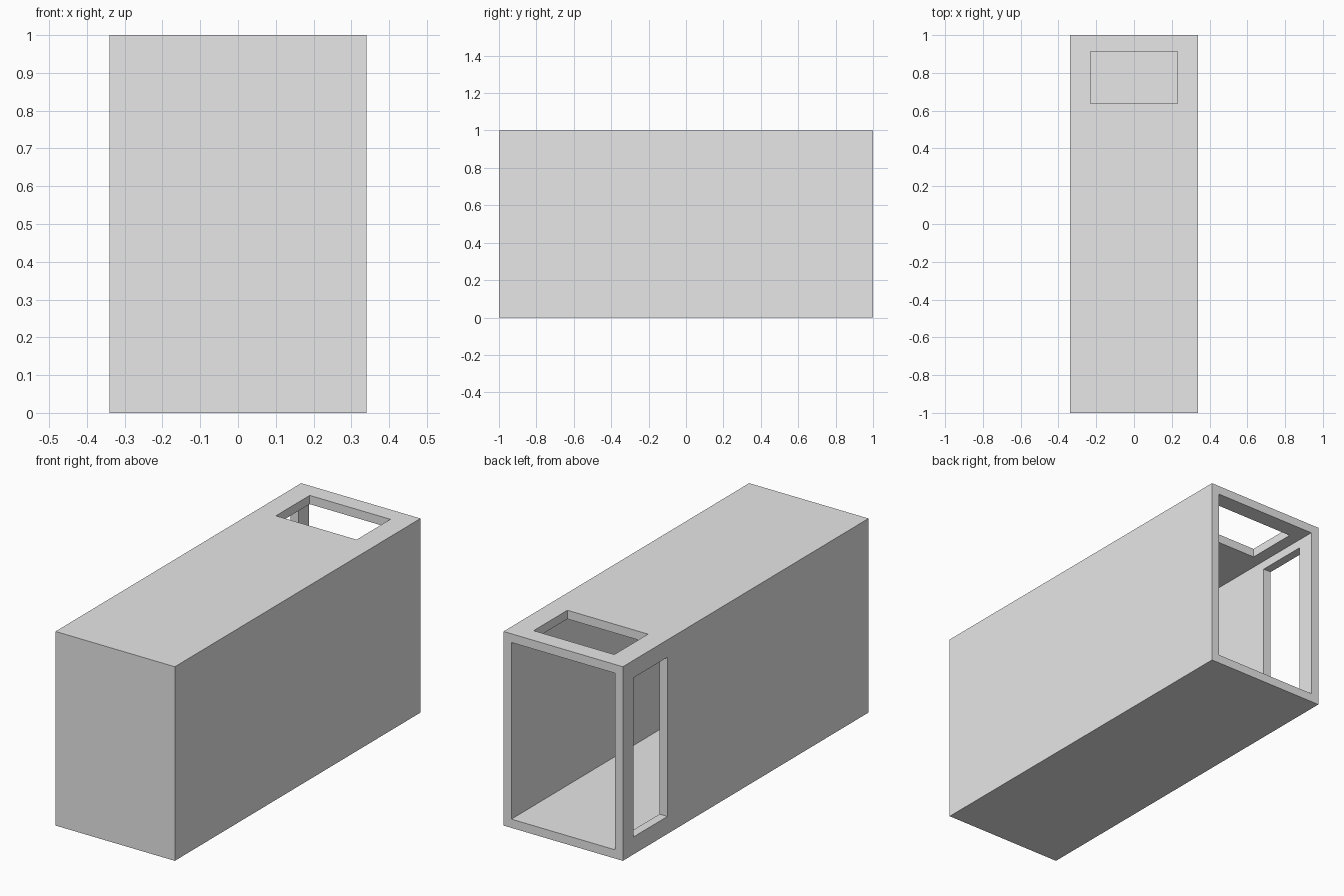
import bpy

# Remove the default cube
default = bpy.data.objects.get("Cube")
if default:
    bpy.data.objects.remove(default, do_unlink=True)

W, L, H = 0.68, 2.0, 1.0      # outer width, length, height
T = 0.045                     # wall thickness
NEAR, FAR = 0.637, 0.912      # openings along y
OVER = 0.1                    # how far cutters pass through a wall


def box(name, lo, hi):
    """Axis-aligned box between two corners."""
    bpy.ops.mesh.primitive_cube_add(size=1)
    obj = bpy.context.object
    obj.name = obj.data.name = name
    for v in obj.data.vertices:
        v.co = [a + (c + 0.5) * (b - a) for a, b, c in zip(lo, hi, v.co)]
    return obj


def cut(target, name, lo, hi):
    """Cut a box-shaped opening into the target."""
    cutter = box(name, lo, hi)
    cutter.hide_render = True
    mod = target.modifiers.new(name, 'BOOLEAN')
    mod.operation = 'DIFFERENCE'
    mod.solver = 'EXACT'
    mod.object = cutter
    bpy.context.view_layer.objects.active = target
    bpy.ops.object.modifier_apply(modifier=mod.name)
    bpy.data.objects.remove(cutter, do_unlink=True)


# Grey material
grey = bpy.data.materials.new("light_grey")
grey.use_nodes = True
colour = (0.8, 0.8, 0.8, 1)
grey.diffuse_color = colour
grey.node_tree.nodes["Principled BSDF"].inputs["Base Color"].default_value = colour

# Outer shell
shell = box("container_shell", (-W / 2, -L / 2, 0), (W / 2, L / 2, H))
shell.data.materials.append(grey)

# Hollow inside, open at the back
cut(shell, "interior_cutter",
    (-W / 2 + T, -L / 2 + T, T), (W / 2 - T, L / 2 + OVER, H - T))

# Roof hatch
cut(shell, "hatch_cutter", (-0.23, NEAR, H - OVER), (0.23, FAR, H + OVER))

# Side doorway in the right wall
cut(shell, "doorway_cutter",
    (-W / 2 - OVER, NEAR, 2 * T), (-W / 2 + OVER, FAR, H - 2 * T))
